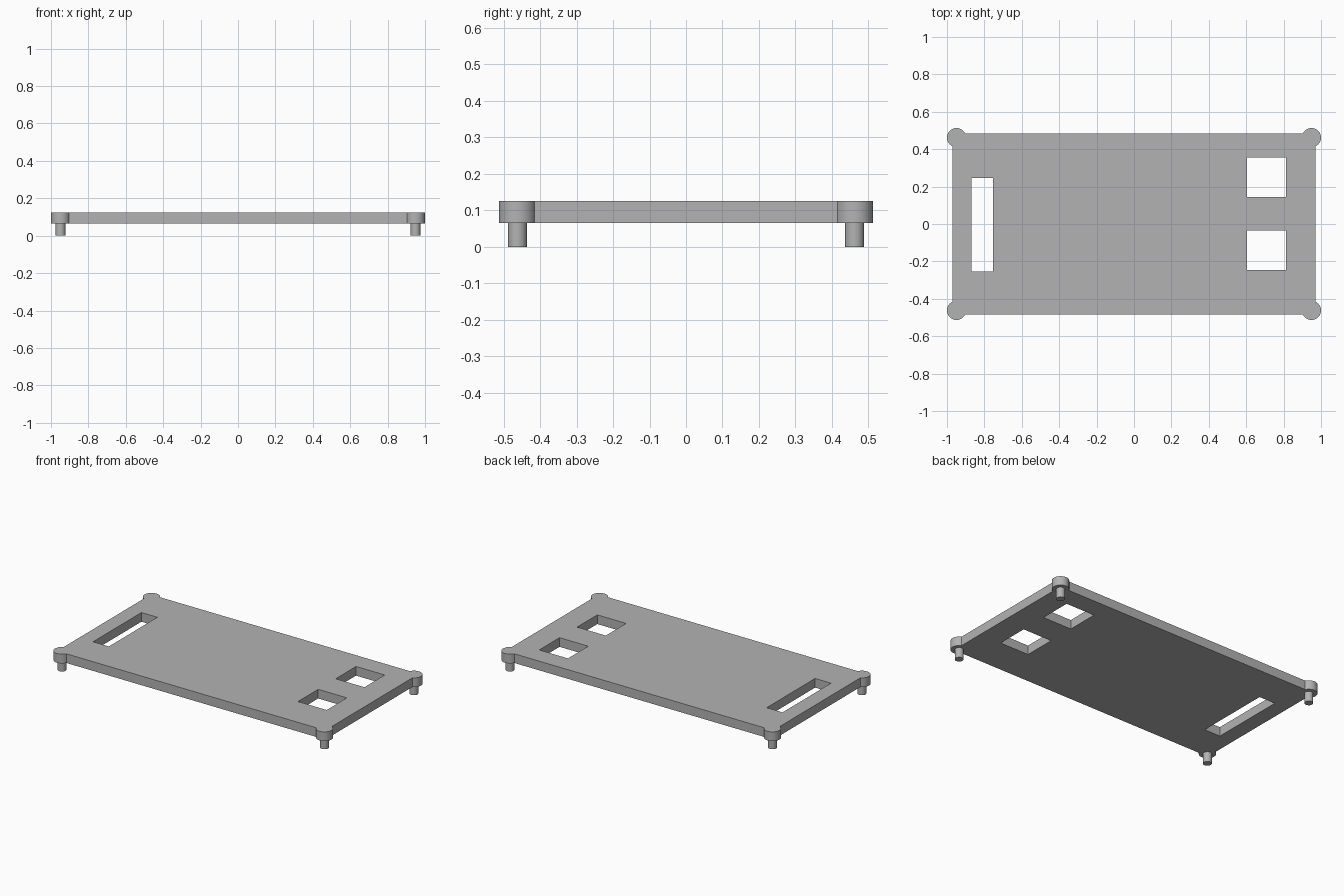
import bpy
import bmesh
from math import acos, cos, sin, pi, radians

cube = bpy.data.objects.get("Cube")
if cube:
    bpy.data.objects.remove(cube, do_unlink=True)

HALF_X, HALF_Y = 0.97, 0.484        # plate edges
POST_X, POST_Y = 0.949, 0.462       # corner centres
BOSS_R, PEG_R = 0.051, 0.026
BOTTOM, TOP = 0.065, 0.125
ARC_STEPS = 20

grey = bpy.data.materials.new("plain grey")
grey.use_nodes = True
grey.diffuse_color = (0.45, 0.45, 0.45, 1)
grey.node_tree.nodes["Principled BSDF"].inputs["Base Color"].default_value = grey.diffuse_color


def finish(obj):
    obj.data.materials.append(grey)
    bpy.ops.object.select_all(action='DESELECT')
    obj.select_set(True)
    bpy.context.view_layer.objects.active = obj
    bpy.ops.object.shade_smooth_by_angle(angle=radians(30))


def add_loop(bm, points):
    verts = [bm.verts.new((x, y, BOTTOM)) for x, y in points]
    return [bm.edges.new((v, verts[i - 1])) for i, v in enumerate(verts)]


def rectangle(x0, x1, y0, y1):
    return [(x0, y0), (x1, y0), (x1, y1), (x0, y1)]


# Plate outline: straight edges broken by a round boss at every corner
start = -acos((HALF_X - POST_X) / BOSS_R)
end = pi / 2 + acos((HALF_Y - POST_Y) / BOSS_R)
angles = [start + (end - start) * i / ARC_STEPS for i in range(ARC_STEPS + 1)]
corner = [(POST_X + BOSS_R * cos(a), POST_Y + BOSS_R * sin(a)) for a in angles]
outline = []
for sx, sy in ((1, 1), (-1, 1), (-1, -1), (1, -1)):
    arc = [(x * sx, y * sy) for x, y in corner]
    outline += arc if sx * sy > 0 else arc[::-1]

# Long slot on one end, two square windows on the other
holes = [rectangle(-0.87, -0.755, -0.255, 0.245),
         rectangle(0.605, 0.813, 0.145, 0.355),
         rectangle(0.605, 0.813, -0.245, -0.036)]

bm = bmesh.new()
edges = add_loop(bm, outline)
for hole in holes:
    edges += add_loop(bm, hole)
bmesh.ops.triangle_fill(bm, edges=edges, use_beauty=True, normal=(0, 0, 1))
raised = bmesh.ops.extrude_face_region(bm, geom=bm.faces[:], use_keep_orig=True)
bmesh.ops.translate(bm, vec=(0, 0, TOP - BOTTOM),
                    verts=[g for g in raised["geom"] if isinstance(g, bmesh.types.BMVert)])
bmesh.ops.recalc_face_normals(bm, faces=bm.faces[:])
mesh = bpy.data.meshes.new("cover_plate")
bm.to_mesh(mesh)
bm.free()
plate = bpy.data.objects.new("cover_plate", mesh)
bpy.context.collection.objects.link(plate)
finish(plate)

# Locating pegs under the bosses
for sx, side in ((1, "left"), (-1, "right")):
    for sy, end_name in ((-1, "front"), (1, "back")):
        bpy.ops.mesh.primitive_cylinder_add(vertices=24, radius=PEG_R, depth=BOTTOM,
                                            location=(sx * POST_X, sy * POST_Y, BOTTOM / 2))
        peg = bpy.context.object
        peg.name = f"{end_name}_{side}_peg"
        finish(peg)
